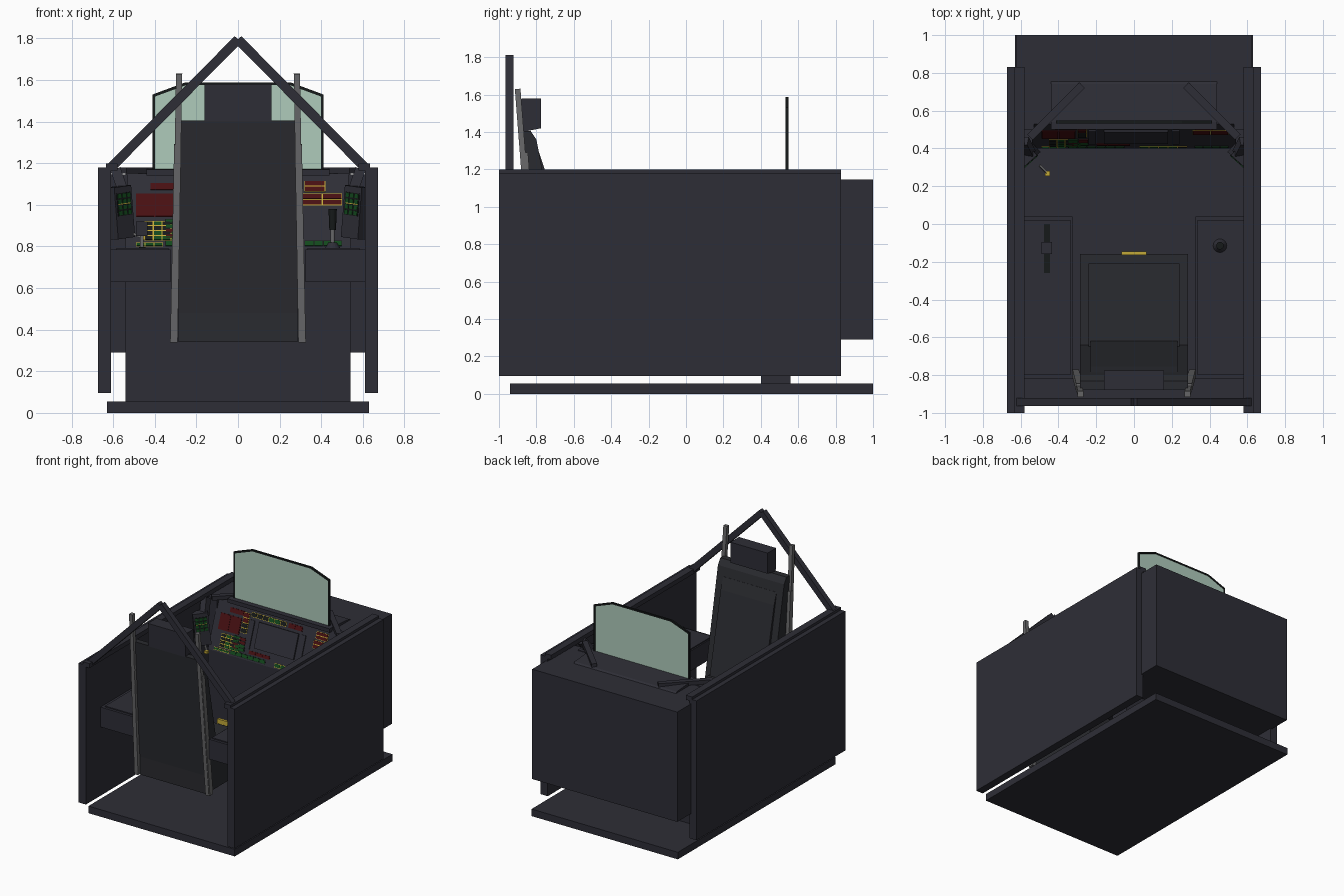
import bpy, bmesh, math, random
from mathutils import Matrix, Vector

if "Cube" in bpy.data.objects:
    bpy.data.objects.remove(bpy.data.objects["Cube"])

random.seed(4)

def material(name, r, g, b):
    m = bpy.data.materials.new(name)
    m.diffuse_color = (r, g, b, 1)
    m.use_nodes = True
    m.node_tree.nodes["Principled BSDF"].inputs["Base Color"].default_value = m.diffuse_color
    return m

BODY = material("dark slate", 0.027, 0.027, 0.037)
SEAT = material("charcoal", 0.023, 0.024, 0.029)
METAL = material("grey metal", 0.14, 0.14, 0.145)
GLASS = material("pale green glass", 0.43, 0.60, 0.50)
BLACK = material("black trim", 0.008, 0.01, 0.01)
RED = material("dark red", 0.065, 0.005, 0.006)
GREEN = material("dark green", 0.006, 0.065, 0.012)
YELLOW = material("yellow", 0.55, 0.40, 0.04)

def finish(name, bm, mats):
    bmesh.ops.recalc_face_normals(bm, faces=bm.faces)
    me = bpy.data.meshes.new(name)
    bm.to_mesh(me)
    bm.free()
    for m in mats:
        me.materials.append(m)
    ob = bpy.data.objects.new(name, me)
    bpy.context.collection.objects.link(ob)
    return ob

def add_box(bm, lo, hi, mat=Matrix(), index=0):
    lo, hi = Vector(lo), Vector(hi)
    m = mat @ Matrix.Translation((lo + hi) / 2) @ Matrix.Diagonal((*(hi - lo), 1))
    for v in bmesh.ops.create_cube(bm, size=1, matrix=m)["verts"]:
        for f in v.link_faces:
            f.material_index = index

def box(name, lo, hi, m, mat=Matrix()):
    bm = bmesh.new()
    add_box(bm, lo, hi, mat)
    return finish(name, bm, [m])

def prism(name, pts, axis, lo, hi, m):
    """Extrude a 2D profile along x ((y, z) points) or y ((x, z) points)."""
    bm = bmesh.new()
    put = (lambda p, t: (t, p[0], p[1])) if axis == "x" else (lambda p, t: (p[0], t, p[1]))
    f = bm.faces.new([bm.verts.new(put(p, lo)) for p in pts])
    r = bmesh.ops.extrude_face_region(bm, geom=[f])
    vs = [g for g in r["geom"] if isinstance(g, bmesh.types.BMVert)]
    d = hi - lo
    bmesh.ops.translate(bm, verts=vs, vec=(d, 0, 0) if axis == "x" else (0, d, 0))
    return finish(name, bm, [m])

def beam(name, a, b, w, h, m):
    a, b = Vector(a), Vector(b)
    d = (b - a).normalized()
    side = d.cross(Vector((0, 1, 0))).normalized()
    up = side.cross(d)
    rot = Matrix((side, up, d)).transposed().to_4x4()
    return box(name, (-w / 2, -h / 2, 0), (w / 2, h / 2, (b - a).length), m,
               Matrix.Translation(a) @ rot)

def cylinder(name, loc, r, depth, m, top=None):
    bm = bmesh.new()
    bmesh.ops.create_cone(bm, cap_ends=True, segments=16, radius1=r, radius2=r if top is None else top,
                          depth=depth, matrix=Matrix.Translation(loc))
    return finish(name, bm, [m])

# Floor, nose and panel bulkhead
box("floor", (-0.63, -0.94, 0), (0.63, 1, 0.055), BODY)
box("nose", (-0.625, 0.56, 0.29), (0.625, 1, 1.145), BODY)
prism("panel_bulkhead", [(0.40, 0.05), (0.56, 0.05), (0.56, 1.15), (0.53, 1.15), (0.40, 0.79)],
      "x", -0.54, 0.54, BODY)
prism("cowl", [(0.50, 1.14), (0.76, 1.14), (0.74, 1.155), (0.54, 1.172), (0.50, 1.17)],
      "x", -0.44, 0.44, BODY)

# Parts on both sides
for s, tag in ((-1, "left"), (1, "right")):
    def sided(name, x0, x1, ys, zs, m):
        a, b = sorted((s * x0, s * x1))
        return box(tag + "_" + name, (a, ys[0], zs[0]), (b, ys[1], zs[1]), m)
    sided("wall", 0.61, 0.672, (-1, 0.83), (0.095, 1.18), BODY)
    sided("wall_rail", 0.58, 0.635, (-1, 0.83), (1.165, 1.2), BODY)
    sided("nose_cheek", 0.53, 0.615, (0.50, 0.60), (0.29, 1.145), BODY)
    sided("console", 0.325, 0.61, (-0.82, 0.04), (0.63, 0.785), BODY)
    sided("console_top", 0.335, 0.585, (-0.80, 0.02), (0.785, 0.793), BODY)
    # Roof frame and cowl struts
    beam(tag + "_roof_beam", (s * 0.61, -0.943, 1.18), (0, -0.943, 1.795), 0.045, 0.042, BODY)
    beam(tag + "_cowl_strut", (s * 0.55, 0.46, 1.165), (s * 0.275, 0.735, 1.165), 0.03, 0.04, BODY)
    # Ejection rail in a slim upper and a wider lower length
    beam(tag + "_seat_rail", (s * 0.305, -0.80, 0.34), (s * 0.283, -0.90, 1.63), 0.03, 0.03, METAL)
    beam(tag + "_rail_channel", (s * 0.309, -0.79, 0.34), (s * 0.29, -0.865, 1.29), 0.034, 0.04, METAL)

# Seat
box("seat_pan", (-0.285, -0.78, 0.34), (0.285, -0.16, 0.54), SEAT)
box("seat_cushion", (-0.24, -0.66, 0.54), (0.24, -0.21, 0.58), SEAT)
prism("seat_back", [(-0.80, 0.34), (-0.68, 0.34), (-0.64, 0.54), (-0.80, 1.36), (-0.83, 1.405),
                    (-0.875, 1.405), (-0.80, 0.48)], "x", -0.285, 0.285, SEAT)
prism("back_cushion", [(-0.66, 0.56), (-0.62, 0.58), (-0.755, 1.2), (-0.785, 1.29), (-0.81, 1.29)],
      "x", -0.23, 0.23, SEAT)
prism("headrest", [(-0.875, 1.40), (-0.775, 1.42), (-0.775, 1.58), (-0.88, 1.58)],
      "x", -0.16, 0.16, BODY)
box("seat_handle", (-0.065, -0.165, 0.555), (0.065, -0.145, 0.59), YELLOW)

# Windscreen pane with trim around it
def screen(inset):
    w, c, a, b = 0.412 - inset, 0.255 - inset * 0.5, 1.53 - inset * 0.8, 1.588 - inset
    return [(-w, 1.165), (w, 1.165), (w, a), (c, b), (-c, b), (-w, a)]
pane, rim = screen(0.012), screen(0)
prism("windscreen", pane, "y", 0.537, 0.543, GLASS)
for i in range(2, 7):
    j, k = (i - 1), i % 6
    prism("windscreen_trim", [rim[j], rim[k], pane[k], pane[j]], "y", 0.533, 0.547, BLACK)

# Instrument plates: coloured cells with thin outlines on a sloped panel
PALETTE = [BODY, RED, GREEN, YELLOW, BLACK]

def cells(bm, x0, x1, z0, z1, nx, nz, colours, mat, edge=0.003, outline=3):
    dx, dz = (x1 - x0) / nx, (z1 - z0) / nz
    for i in range(nx):
        for j in range(nz):
            x, z, g = x0 + i * dx, z0 + j * dz, edge
            add_box(bm, (x, -0.003, z), (x + dx, 0.002, z + dz), mat, outline)
            add_box(bm, (x + g, -0.006, z + g), (x + dx - g, 0, z + dz - g), mat,
                    random.choice(colours))

slope = Matrix.Translation((0, 0.40, 0.79)) @ Matrix.Rotation(-math.atan2(0.13, 0.36), 4, "X")
bm = bmesh.new()
R, G, Y, K = 1, 2, 3, 4
layout = [  # x range, height range, columns, rows, cell colours, outline
    (-0.49, -0.31, 0.16, 0.28, 2, 1, [R], R), (-0.42, -0.30, 0.30, 0.335, 1, 1, [R], R),
    (-0.30, -0.25, 0.18, 0.33, 1, 4, [R, K], Y), (0.31, 0.50, 0.22, 0.28, 2, 2, [R], Y),
    (0.32, 0.42, 0.29, 0.345, 1, 2, [R], Y), (-0.45, -0.28, 0.04, 0.14, 4, 4, [G, K, K], Y),
    (-0.35, -0.05, 0.01, 0.04, 6, 1, [G], K), (0.03, 0.28, 0.01, 0.04, 5, 1, [G, G, K], Y),
    (0.32, 0.50, 0.01, 0.04, 4, 1, [G], K), (-0.49, -0.36, 0.01, 0.03, 3, 1, [G], Y),
    (-0.24, 0.06, 0.31, 0.345, 6, 1, [G, K], Y), (0.08, 0.20, 0.31, 0.345, 2, 1, [R], R),
    (-0.35, -0.24, 0.05, 0.15, 2, 4, [R, G], K), (-0.2, -0.02, 0.05, 0.075, 3, 1, [R], R)]
for x0, x1, z0, z1, nx, nz, cols, out in layout:
    cells(bm, x0, x1, z0, z1, nx, nz, cols, slope, outline=out)
# Central display
add_box(bm, (-0.16, -0.012, 0.10), (0.18, 0.002, 0.29), slope, 0)
for x in (-0.22, 0.22):
    add_box(bm, (x - 0.02, -0.008, 0.08), (x + 0.02, 0.002, 0.29), slope, 0)
finish("instrument_plates", bm, PALETTE)

# Angled keypads beside the panel
for s, tag in ((-1, "left"), (1, "right")):
    turn = (Matrix.Translation((s * 0.535, 0.345, 0.84)) @ Matrix.Rotation(-s * math.radians(42), 4, "Z")
            @ Matrix.Rotation(s * math.radians(6), 4, "Y"))
    bm = bmesh.new()
    add_box(bm, (-0.055, 0, 0), (0.055, 0.06, 0.25), turn, 0)
    cells(bm, -0.045, 0.045, 0.11, 0.22, 3, 4, [G], turn, 0.004, K)
    add_box(bm, (-0.04, -0.004, 0.165), (0.04, 0, 0.169), turn, Y)
    finish(tag + "_keypad", bm, PALETTE)
    beam(tag + "_keypad_bracket", (s * 0.55, 0.37, 1.06), (s * 0.585, 0.44, 1.16), 0.05, 0.05, BODY)

# Throttle on the left console
box("throttle_slot", (-0.477, -0.26, 0.793), (-0.445, 0.0, 0.797), BLACK)
box("throttle_arm", (-0.47, -0.14, 0.79), (-0.455, -0.12, 0.86), METAL)
box("throttle_grip", (-0.49, -0.16, 0.85), (-0.435, -0.095, 0.92), BODY)
# Lever by the left keypad
beam("lever", (-0.50, 0.31, 0.86), (-0.455, 0.265, 0.84), 0.012, 0.012, METAL)
box("lever_knob", (-0.47, 0.255, 0.83), (-0.445, 0.28, 0.85), YELLOW)
# Side stick on the right console
cylinder("stick_boot", (0.455, -0.115, 0.805), 0.038, 0.03, BODY, 0.02)
cylinder("stick_shaft", (0.455, -0.115, 0.85), 0.01, 0.08, METAL)
cylinder("stick_grip", (0.455, -0.115, 0.93), 0.016, 0.10, BLACK, 0.02)
